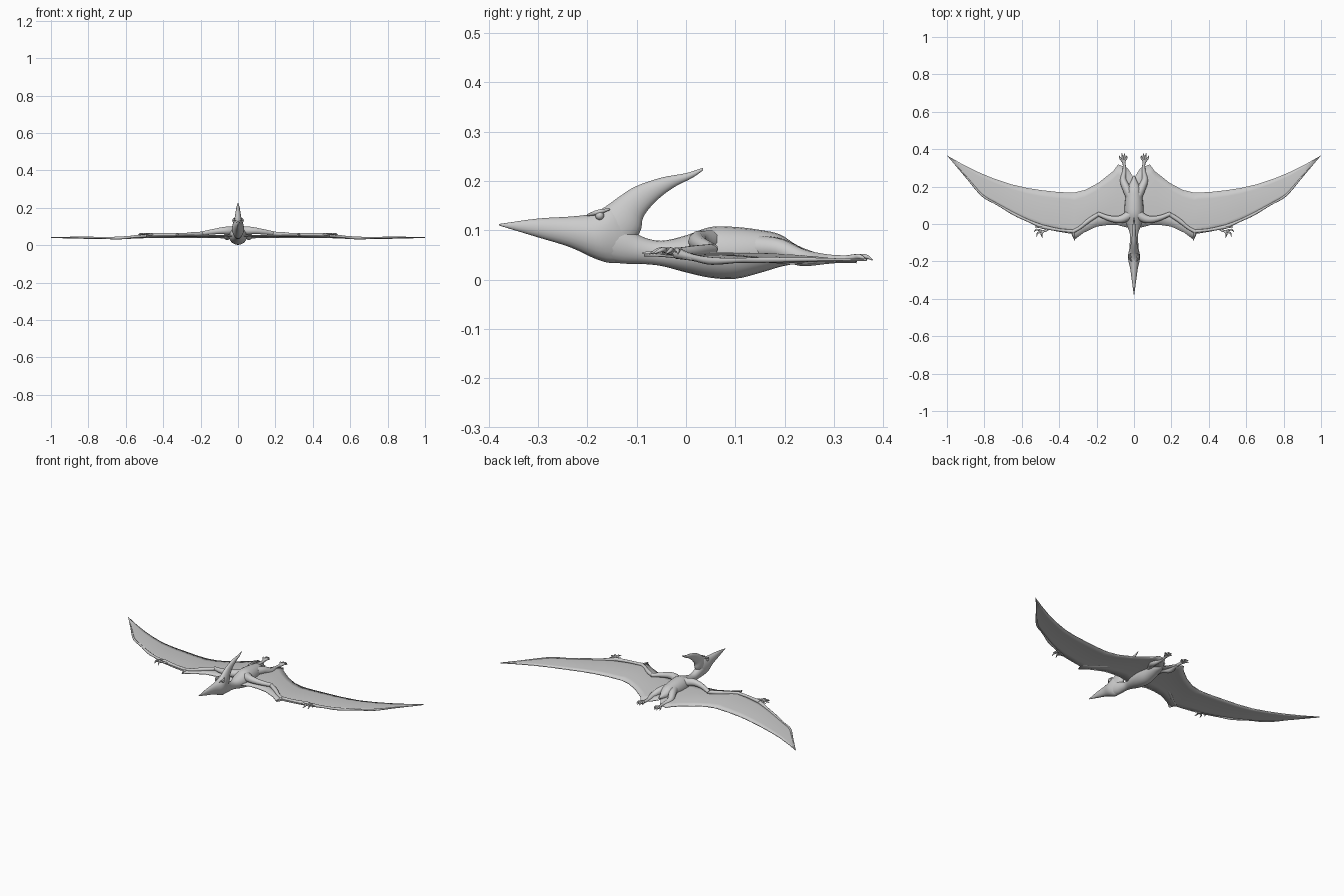
import bpy, bmesh, math
from mathutils import Vector


def finish(name, bm, mirror=False, thick=0):
    bmesh.ops.recalc_face_normals(bm, faces=bm.faces)
    me = bpy.data.meshes.new(name)
    bm.to_mesh(me)
    bm.free()
    ob = bpy.data.objects.new(name, me)
    bpy.context.collection.objects.link(ob)
    if mirror:
        ob.modifiers.new("Mirror", "MIRROR")
    if thick:
        s = ob.modifiers.new("Thickness", "SOLIDIFY")
        s.thickness, s.offset = thick, 0
    bpy.ops.object.select_all(action="DESELECT")
    bpy.context.view_layer.objects.active = ob
    ob.select_set(True)
    bpy.ops.object.shade_smooth_by_angle(angle=math.radians(50))
    return ob


def spline(rows, steps):
    """Catmull-Rom through rows of numbers."""
    v = [Vector(r) for r in rows]
    v = [2 * v[0] - v[1]] + v + [2 * v[-1] - v[-2]]
    out = []
    for i in range(1, len(v) - 2):
        a, b, c, d = v[i - 1:i + 3]
        for k in range(steps):
            t = k / steps
            out.append(b + (c - a) * t / 2 + (a - 2.5 * b + 2 * c - d / 2) * t * t
                       + (1.5 * b - a / 2 - 1.5 * c + d / 2) * t ** 3)
    return out + [v[-2]]


def skin(bm, rings):
    vr = [[bm.verts.new(p) for p in r] for r in rings]
    n = len(vr[0])
    for a, b in zip(vr, vr[1:]):
        for i in range(n):
            bm.faces.new((a[i], a[(i + 1) % n], b[(i + 1) % n], b[i]))
    bm.faces.new(vr[0])
    bm.faces.new(vr[-1])


def profile_loft(name, rows, n=20, steps=4):
    """Rows: top y, top z, bottom y, bottom z, half width."""
    rings = []
    for ty, tz, by, bz, w in spline([tuple(r) for r in rows], steps):
        top, bot = Vector((0, ty, tz)), Vector((0, by, bz))
        mid, up = (top + bot) / 2, (top - bot) / 2
        rings.append([mid + up * math.sin(2 * math.pi * i / n)
                      + Vector((max(w, .0008) * math.cos(2 * math.pi * i / n), 0, 0)) for i in range(n)])
    bm = bmesh.new()
    skin(bm, rings)
    return finish(name, bm)


def limbs(name, paths, n=10, steps=4):
    """Mirrored tapered tubes. Path points: x, y, z, radius."""
    bm = bmesh.new()
    for path in paths:
        pts = spline(path, steps)
        rings = []
        for i, p in enumerate(pts):
            d = (pts[min(i + 1, len(pts) - 1)] - pts[max(i - 1, 0)]).to_3d().normalized()
            u = d.cross(Vector((0, 0, 1))).normalized()
            w = u.cross(d)
            r = max(p[3], .0008)
            rings.append([p.to_3d() + r * (u * math.cos(2 * math.pi * k / n)
                          + w * math.sin(2 * math.pi * k / n)) for k in range(n)])
        skin(bm, rings)
    return finish(name, bm, mirror=True)


# Neck and torso in one sweep, ending in a short tail
profile_loft("neck_and_torso", [
    (-.185, .13, -.175, .04, .028), (-.13, .112, -.13, .033, .025), (-.09, .088, -.09, .032, .022),
    (-.05, .079, -.05, .028, .023), (0, .09, 0, .015, .04), (.05, .107, .05, .004, .05),
    (.10, .107, .10, .002, .05), (.15, .101, .15, .014, .043), (.19, .092, .19, .026, .035),
    (.225, .07, .225, .034, .018), (.26, .056, .26, .05, .003)])

# Long beak and skull
profile_loft("beak_and_skull", [
    (-.379, .113, -.379, .110, .001), (-.30, .124, -.30, .086, .012), (-.235, .128, -.235, .066, .021),
    (-.19, .134, -.18, .041, .032), (-.15, .150, -.145, .034, .028), (-.115, .135, -.11, .045, .016)])

# Swept-back head crest
profile_loft("head_crest", [
    (-.19, .134, -.13, .045, .026), (-.165, .147, -.094, .095, .022), (-.13, .172, -.086, .128, .017),
    (-.10, .190, -.06, .160, .013), (-.05, .207, -.025, .187, .010), (0, .216, .012, .206, .006),
    (.034, .227, .035, .222, .002)])

# Eyes under brow ridges
bm = bmesh.new()
bmesh.ops.create_uvsphere(bm, u_segments=12, v_segments=8, radius=.009)
bmesh.ops.translate(bm, verts=bm.verts, vec=(.022, -.175, .130))
finish("eyes", bm, mirror=True)
limbs("brow_ridges", [[(.012, -.2, .131, .002), (.024, -.178, .137, .005), (.018, -.155, .143, .002)]])

# Wing membrane: leading x, y then trailing x, y, height
stations = [
    (0, -.02, 0, .245, .05), (.04, -.018, .035, .30, .05), (.09, -.005, .085, .318, .05),
    (.14, -.005, .11, .283, .05), (.20, -.014, .19, .22, .05), (.27, -.047, .26, .182, .05),
    (.32, -.085, .32, .168, .05), (.335, -.052, .345, .168, .049), (.41, -.04, .41, .171, .048),
    (.49, -.022, .49, .18, .046), (.56, .008, .57, .192, .042), (.64, .048, .66, .213, .038),
    (.73, .10, .75, .243, .038), (.81, .146, .83, .276, .039), (.90, .25, .92, .321, .04),
    (.996, .362, 1, .366, .041)]
bm = bmesh.new()
cols = []
for lx, ly, tx, ty, z in stations:
    cols.append([])
    for k in range(7):
        t = k / 6
        droop = -.012 * t * (1 - abs(lx)) + .008 * math.sin(math.pi * t) * (1 - lx)
        cols[-1].append(bm.verts.new((lx + (tx - lx) * t, ly + (ty - ly) * t, z + droop)))
for a, b in zip(cols, cols[1:]):
    for k in range(6):
        bm.faces.new((a[k], b[k], b[k + 1], a[k + 1]))
finish("wing_membrane", bm, mirror=True, thick=.005)

# Arm bones: upper arm, forearm, palm and the long wing finger
limbs("arms", [
    [(.02, .05, .075, .026), (.07, .025, .078, .021), (.13, .03, .072, .015), (.195, .055, .062, .011)],
    [(.185, .055, .062, .011), (.24, .02, .058, .012), (.29, -.02, .056, .009), (.33, -.042, .056, .010)],
    [(.32, -.04, .056, .009), (.40, -.032, .056, .008), (.49, -.015, .055, .011)],
    [(.485, -.017, .053, .011), (.56, .015, .045, .007), (.64, .053, .038, .008), (.73, .105, .039, .005),
     (.81, .152, .040, .006), (.90, .254, .041, .004), (.994, .361, .041, .001)],
    [(.325, -.04, .056, .008), (.322, -.06, .055, .005), (.318, -.088, .054, .002)]])

# Three clawed fingers on each hand
limbs("hand_fingers", [
    [(.455, -.025, .055, .006), (.48, -.038, .058, .005), (x1, y1, .061, .005), (x2, y2, .052, .001)]
    for x1, y1, x2, y2 in [(.495, -.053, .488, -.075), (.515, -.048, .520, -.068), (.520, -.030, .535, -.042)]]
    + [[(.47, -.022, .055, .005), (.505, -.017, .06, .005), (.53, -.016, .052, .001)]], n=8, steps=3)

# Hind legs stretched backwards
limbs("hind_legs", [
    [(.02, .15, .065, .026), (.04, .19, .062, .022), (.058, .235, .045, .018), (.052, .28, .042, .011),
     (.052, .315, .042, .008), (.056, .345, .042, .009)]])

# Four toes on each foot
limbs("toes", [
    [(.055, .325, .043, .006), ((x + .056) / 2, .343, .046, .006), (x, y - .013, .047, .0045), (x * 1.03, y, .04, .001)]
    for x, y in [(.039, .367), (.051, .378), (.063, .378), (.076, .366)]], n=8, steps=3)
